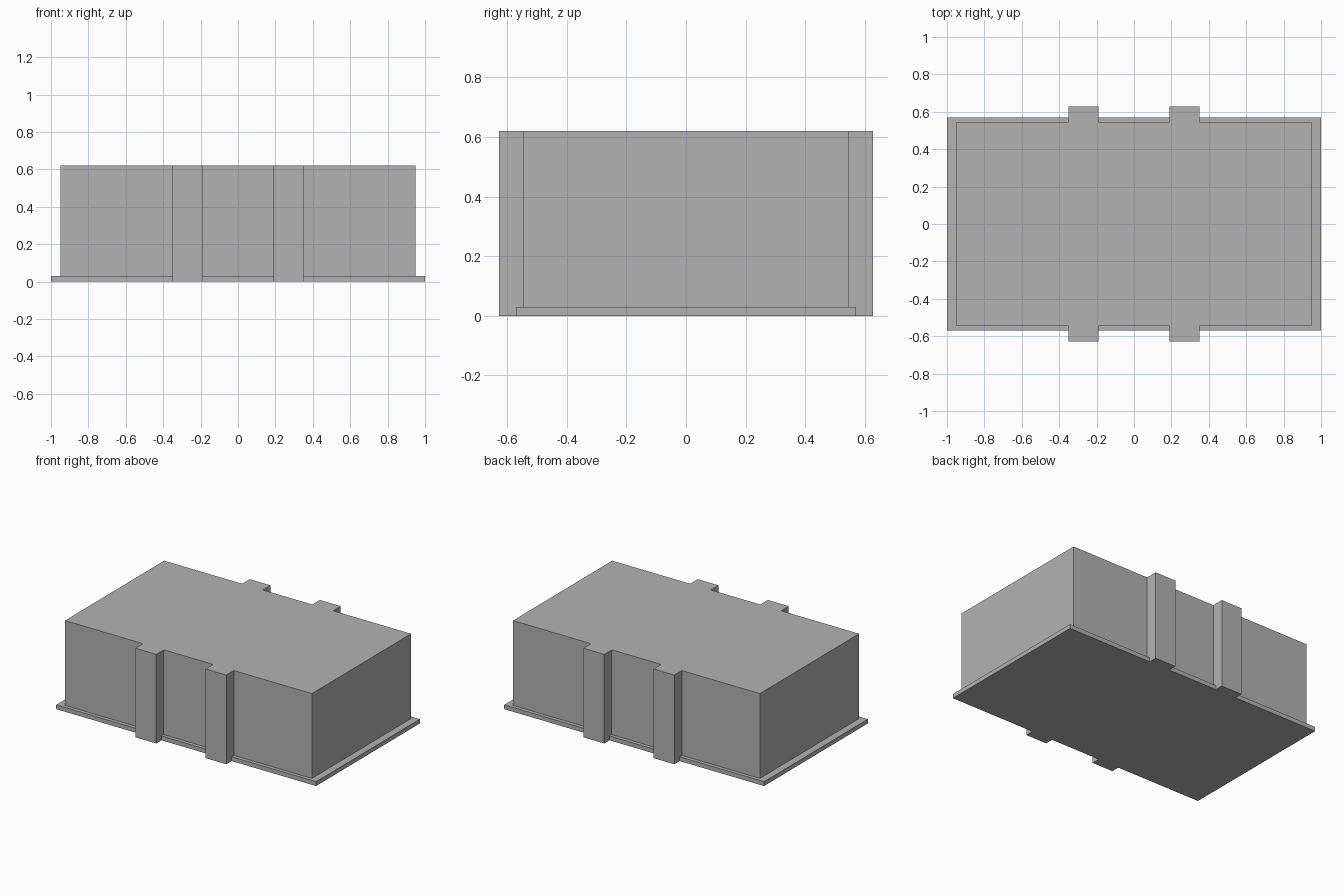
import bpy
import bmesh

cube = bpy.data.objects.get("Cube")
if cube:
    bpy.data.objects.remove(cube, do_unlink=True)

HEIGHT, PLINTH_HEIGHT = 0.62, 0.03
HALF_X, HALF_Y = 0.95, 0.545
PIER_IN, PIER_OUT, PIER_Y = 0.19, 0.35, 0.628

grey = bpy.data.materials.new("plain grey")
grey.use_nodes = True
grey.diffuse_color = (0.45, 0.45, 0.45, 1)
grey.node_tree.nodes["Principled BSDF"].inputs["Base Color"].default_value = grey.diffuse_color


def prism(name, outline, height):
    """Extrude a counter-clockwise outline up from the ground."""
    bm = bmesh.new()
    base = bm.faces.new([bm.verts.new((x, y, 0)) for x, y in outline])
    top = bmesh.ops.extrude_face_region(bm, geom=[base], use_keep_orig=True)
    verts = [v for v in top["geom"] if isinstance(v, bmesh.types.BMVert)]
    bmesh.ops.translate(bm, verts=verts, vec=(0, 0, height))
    bmesh.ops.recalc_face_normals(bm, faces=bm.faces)
    mesh = bpy.data.meshes.new(name)
    bm.to_mesh(mesh)
    bm.free()
    mesh.materials.append(grey)
    obj = bpy.data.objects.new(name, mesh)
    bpy.context.collection.objects.link(obj)
    return obj


# Main block: half of the front wall with its pier, mirrored to all four quarters
quarter = [(PIER_IN, -HALF_Y), (PIER_IN, -PIER_Y), (PIER_OUT, -PIER_Y),
           (PIER_OUT, -HALF_Y), (HALF_X, -HALF_Y)]
front = [(-x, y) for x, y in reversed(quarter)] + quarter
block = prism("main_block_with_piers", front + [(-x, -y) for x, y in front], HEIGHT)

# Low plinth joined to the block
plinth = prism("plinth", [(-1, -0.57), (1, -0.57), (1, 0.57), (-1, 0.57)], PLINTH_HEIGHT)
plinth.hide_render = True
union = block.modifiers.new("join plinth", 'BOOLEAN')
union.operation = 'UNION'
union.solver = 'EXACT'
union.object = plinth
bpy.context.view_layer.objects.active = block
bpy.ops.object.modifier_apply(modifier=union.name)
bpy.data.objects.remove(plinth, do_unlink=True)

# Clean flat faces
bm = bmesh.new()
bm.from_mesh(block.data)
bmesh.ops.dissolve_limit(bm, angle_limit=0.01, verts=bm.verts, edges=bm.edges)
bm.to_mesh(block.data)
bm.free()
